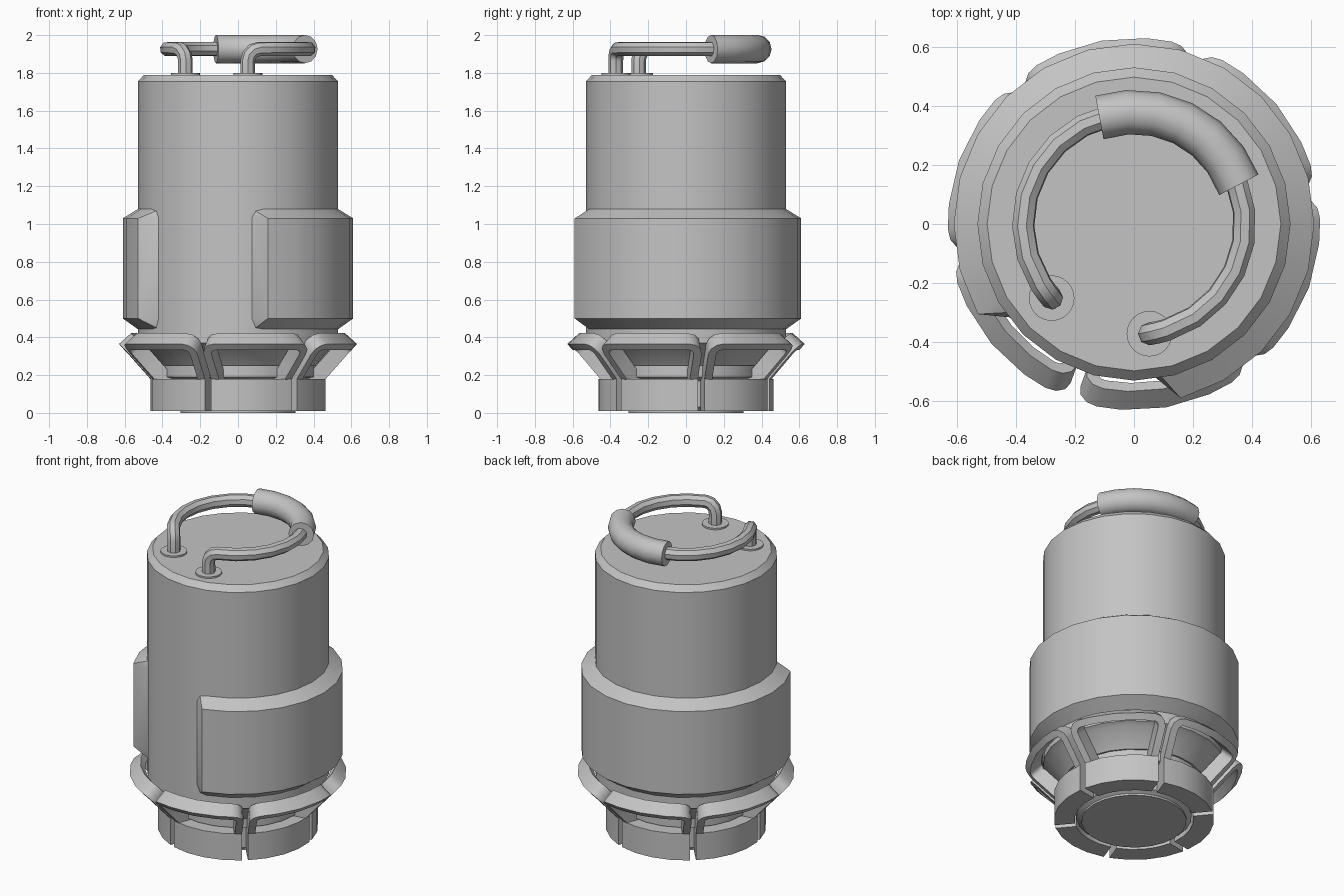
import bpy, bmesh
from math import sin, cos, asin, radians, pi
from mathutils import Vector

if "Cube" in bpy.data.objects:
    bpy.data.objects.remove(bpy.data.objects["Cube"], do_unlink=True)

GREY = (0.55, 0.55, 0.55, 1)
mat = bpy.data.materials.new("plain_grey")
mat.use_nodes = True
mat.diffuse_color = GREY
mat.node_tree.nodes["Principled BSDF"].inputs["Base Color"].default_value = GREY


def polar(r, a, z):
    return Vector((r * cos(a), r * sin(a), z))


def skin(bm, rows):
    """Join closed cross-sections into a capped solid."""
    rings = [[bm.verts.new(p) for p in row] for row in rows]
    n = len(rings[0])
    for lo, hi in zip(rings, rings[1:]):
        for i in range(n):
            j = (i + 1) % n
            bm.faces.new((lo[i], lo[j], hi[j], hi[i]))
    bm.faces.new(rings[0])
    bm.faces.new(rings[-1])


def smooth(ob):
    bpy.ops.object.select_all(action='DESELECT')
    ob.select_set(True)
    bpy.context.view_layer.objects.active = ob
    bpy.ops.object.shade_smooth_by_angle(angle=radians(35))


def finish(name, bm):
    bmesh.ops.recalc_face_normals(bm, faces=bm.faces)
    me = bpy.data.meshes.new(name)
    bm.to_mesh(me)
    bm.free()
    me.materials.append(mat)
    ob = bpy.data.objects.new(name, me)
    bpy.context.collection.objects.link(ob)
    smooth(ob)
    return ob


def lathe(name, profile, n=24, at=(0, 0)):
    bm = bmesh.new()
    off = Vector((at[0], at[1], 0))
    skin(bm, [[polar(r, 2 * pi * i / n, z) + off for i in range(n)]
              for r, z in profile])
    return finish(name, bm)


def tube(name, pts, radius, res):
    cu = bpy.data.curves.new(name, 'CURVE')
    cu.dimensions = '3D'
    cu.bevel_depth = radius
    cu.bevel_resolution = res
    cu.use_fill_caps = True
    sp = cu.splines.new('POLY')
    sp.points.add(len(pts) - 1)
    for p, co in zip(sp.points, pts):
        p.co = (*co, 1)
    cu.materials.append(mat)
    ob = bpy.data.objects.new(name, cu)
    bpy.context.collection.objects.link(ob)
    bpy.ops.object.select_all(action='DESELECT')
    ob.select_set(True)
    bpy.context.view_layer.objects.active = ob
    bpy.ops.object.convert(target='MESH')
    ob = bpy.context.view_layer.objects.active
    ob.name = name
    smooth(ob)


# Main canister, with the tapered underside and the core inside the claws
lathe("canister", [(0.41, 0.25), (0.5, 0.355), (0.53, 0.37), (0.53, 1.755),
                   (0.497, 1.79)])
lathe("core", [(0.305, 0), (0.305, 0.012), (0.335, 0.03), (0.335, 0.17),
               (0.4, 0.19), (0.4, 0.27)])

# Wrap-around collar, open at the front, with chamfered edges
bm = bmesh.new()
IN, OUT = 0.512, 0.61
Z = (0.43, 0.5, 1.03, 1.09)
cols = []
for i in range(20):
    a = radians(285 + 15 * i)
    cols.append([bm.verts.new(polar(r, a, z))
                 for r, z in zip((IN, OUT, OUT, IN), Z)])
for c, d in zip(cols, cols[1:]):
    for k in range(3):
        bm.faces.new((c[k], d[k], d[k + 1], c[k + 1]))
for col, deg, s in ((cols[0], 285, -1), (cols[-1], 570, 1)):
    def edge(step, z):
        return bm.verts.new(polar(0.525, radians(deg + s * step), z))
    low = [col[0], edge(4.8, 0.45), edge(7, 0.5)]
    top = [col[3], edge(4.8, 1.07), edge(7, 1.03)]
    bm.faces.new((col[1], col[2], top[2], low[2]))
    for corner, fan in ((col[1], low), (col[2], top)):
        for p, q in zip(fan, fan[1:]):
            bm.faces.new((corner, p, q))
finish("collar", bm)

# One claw: a base block plus a flared, rounded open frame
SLIT, WALL, ROUND, LENGTH, THICK = 0.0175, 0.043, 0.075, 0.248, 0.085
CENTRE = radians(280)


def half_angle(r):
    return pi / 6 - asin(SLIT / r)


bm = bmesh.new()
block = ((0.345, 0.01), (0.465, 0.01), (0.465, 0.18), (0.345, 0.18))
skin(bm, [[polar(r, CENTRE + t * half_angle(r), z) for r, z in block]
          for t in (-1, -0.5, 0, 0.5, 1)])


def flare(side, x, v, d):
    """x: distance in from the slit, v: up the flare, d: depth."""
    r = 0.465 + 0.666 * v - 0.746 * d
    a = max(half_angle(r) - x / r, 0) if x is not None else 0
    return polar(r, CENTRE + side * a, 0.18 + 0.746 * v + 0.666 * d)


# (outer edge, inner edge) pairs up one leg and round the corner
pairs = [((0, -0.08), (WALL, -0.08)), ((0, 0.05), (WALL, 0.05))]
for k in range(4):
    t = k * pi / 6
    pairs.append(tuple((ROUND - q * cos(t), LENGTH - ROUND + q * sin(t))
                       for q in (ROUND, ROUND - WALL)))
pairs.append(((0.16, LENGTH), (0.16, LENGTH - WALL)))
middle = ((None, LENGTH), (None, LENGTH - WALL))
path = ([(-1, p) for p in pairs] + [(1, middle)]
        + [(1, p) for p in reversed(pairs)])
skin(bm, [[flare(s, *o, 0), flare(s, *i, 0), flare(s, *i, THICK),
           flare(s, *o, THICK)] for s, (o, i) in path])
claw = finish("claw_1", bm)
for k in range(1, 6):
    ob = bpy.data.objects.new("claw_%d" % (k + 1), claw.data)
    ob.rotation_euler.z = k * pi / 3
    bpy.context.collection.objects.link(ob)

# Carrying handle: a ring with both ends bent down into the lid
R, H, BEND = 0.375, 1.926, 0.06
START, END = radians(-82), radians(222)
turn = BEND / R


def bend(a, s):
    return [polar(R, a, 1.785)] + [
        polar(R, a + s * turn * (1 - cos(t)), H - BEND + BEND * sin(t))
        for t in (0, pi / 6, pi / 3, pi / 2)]


steps = 18
first, last = START + turn, END - turn
ring = [polar(R, first + (last - first) * i / steps, H) for i in range(1, steps)]
tube("handle", bend(START, 1) + ring + bend(END, -1)[::-1], 0.039, 2)
tube("handle_grip", [polar(R + 0.004, radians(20.5 + 87.5 * i / 6), H)
                     for i in range(7)], 0.075, 4)

# Washers where the handle meets the lid
for name, a in (("left_washer", START), ("right_washer", END)):
    p = polar(R, a, 0)
    lathe(name, [(0.077, 1.785), (0.077, 1.8)], 24, (p.x, p.y))
